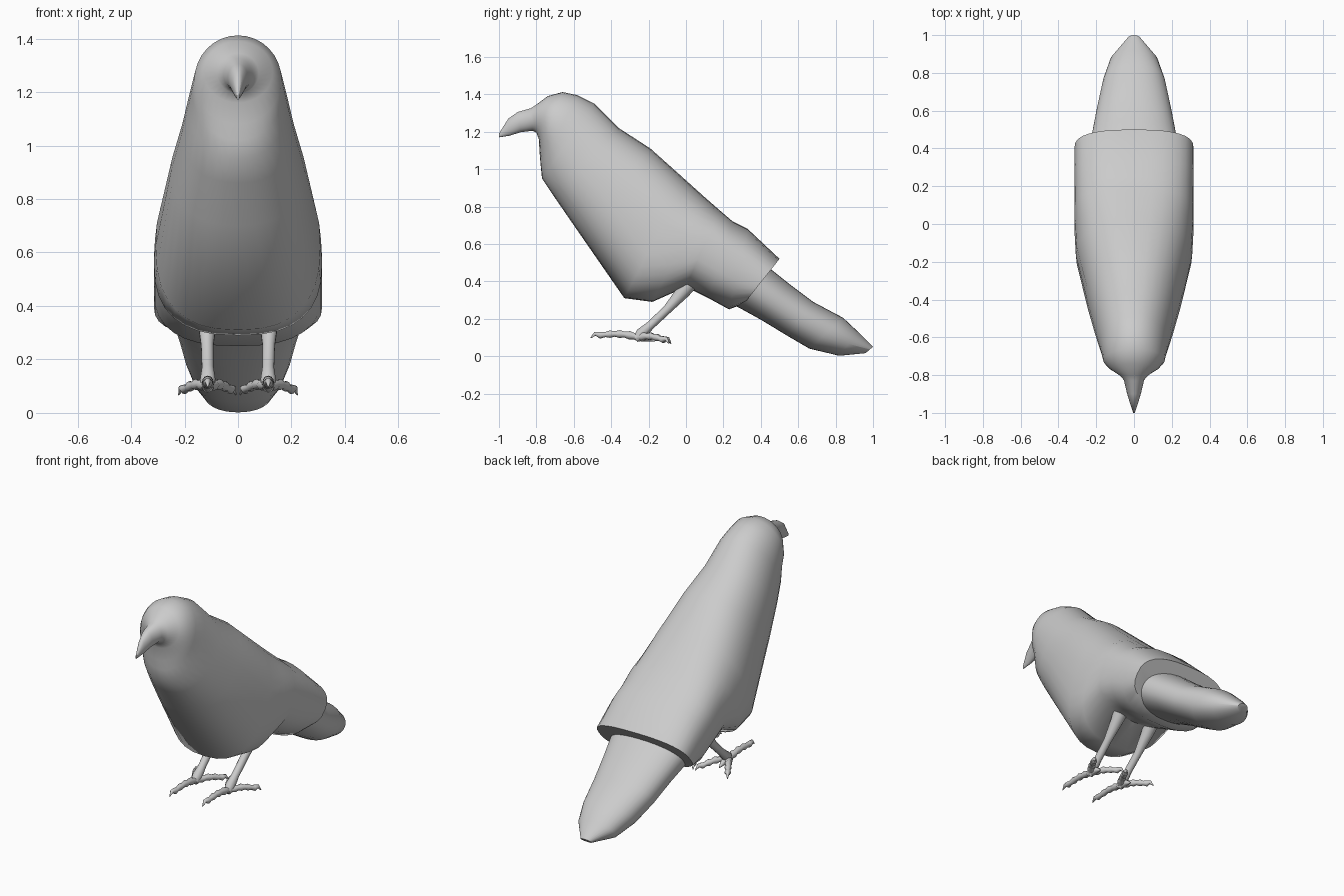
import bpy, bmesh, math
from mathutils import Vector

if "Cube" in bpy.data.objects:
    bpy.data.objects.remove(bpy.data.objects["Cube"])


def skin(name, rings, angle=50, mirror=False):
    """Bridge a list of closed rings and cap both ends."""
    bm = bmesh.new()
    loops = [[bm.verts.new(p) for p in ring] for ring in rings]
    n = len(loops[0])
    for a, b in zip(loops, loops[1:]):
        for i in range(n):
            j = (i + 1) % n
            bm.faces.new((a[i], a[j], b[j], b[i]))
    bm.faces.new(loops[0])
    bm.faces.new(loops[-1])
    bmesh.ops.recalc_face_normals(bm, faces=bm.faces)
    me = bpy.data.meshes.new(name)
    bm.to_mesh(me)
    bm.free()
    ob = bpy.data.objects.new(name, me)
    bpy.context.collection.objects.link(ob)
    bpy.ops.object.select_all(action='DESELECT')
    bpy.context.view_layer.objects.active = ob
    ob.select_set(True)
    bpy.ops.object.shade_smooth_by_angle(angle=math.radians(angle))
    if mirror:
        ob.modifiers.new("mirror", 'MIRROR')
    return ob


def section(ty, tz, by, bz, w, power, n=32):
    """Slanted superellipse ring between a top and a bottom point."""
    top, bot = Vector((0, ty, tz)), Vector((0, by, bz))
    mid, half = (top + bot) / 2, (top - bot) / 2
    ring = []
    for i in range(n):
        a = math.tau * i / n
        c, s = math.cos(a), math.sin(a)
        u = math.copysign(abs(c) ** (2 / power), c)
        v = math.copysign(abs(s) ** (2 / power), s)
        ring.append(mid + half * v + Vector((w * u, 0, 0)))
    return ring


def tube(name, points, radii, n=10):
    """Round tube of varying radius along a path, mirrored to both sides."""
    pts = [Vector(p) for p in points]
    rings = []
    for k, p in enumerate(pts):
        d = pts[min(k + 1, len(pts) - 1)] - pts[max(k - 1, 0)]
        q = d.to_track_quat('Z', 'X')
        rings.append([p + q @ Vector((radii[k] * math.cos(math.tau * i / n),
                                      radii[k] * math.sin(math.tau * i / n), 0))
                      for i in range(n)])
    return skin(name, rings, 60, True)


# Beak, head and body: top y z, bottom y z, half width, squareness
body = [
    (-1.00, 1.19, -1.00, 1.17, .004, 2), (-.95, 1.27, -.945, 1.178, .022, 2),
    (-.90, 1.305, -.885, 1.197, .038, 2), (-.83, 1.325, -.82, 1.205, .054, 2),
    (-.80, 1.345, -.80, 1.195, .078, 2), (-.74, 1.39, -.787, 1.16, .13, 2),
    (-.66, 1.412, -.782, 1.08, .163, 2), (-.58, 1.395, -.777, 1.02, .172, 2),
    (-.49, 1.35, -.77, .95, .185, 2.1), (-.36, 1.22, -.71, .86, .212, 2.2),
    (-.19, 1.11, -.60, .70, .25, 2.3), (0, .94, -.33, .31, .308, 2.5),
    (.10, .85, -.18, .29, .315, 2.6), (.18, .78, 0, .37, .315, 2.6),
    (.25, .72, .12, .31, .315, 2.6), (.33, .68, .23, .25, .315, 2.6),
    (.50, .52, .31, .28, .315, 2.6)]
skin("body", [section(*r) for r in body])

# Tail feathers
tail = [
    (.36, .53, .22, .29, .255, 2.2), (.46, .46, .30, .25, .245, 2.2),
    (.56, .38, .40, .195, .222, 2.2), (.68, .29, .54, .11, .197, 2.2),
    (.84, .205, .66, .04, .165, 2.2), (.92, .13, .82, .002, .125, 2.1),
    (1.0, .05, .96, .016, .035, 2)]
skin("tail", [section(*r) for r in tail])

# Legs
tube("leg", [(.115, .05, .43), (.115, -.02, .34), (.115, -.10, .25),
             (.113, -.19, .165), (.113, -.24, .12), (.113, -.265, .09)],
     [.05, .037, .024, .023, .03, .02])


def toe(name, start, end):
    """Knuckled toe finishing in a hooked claw."""
    a, b = Vector(start), Vector(end)
    steps = 9
    pts, radii = [], []
    for k in range(steps):
        p = a.lerp(b, .8 * k / (steps - 1))
        p.z += .012 * math.sin(math.pi * k / (steps - 1))
        pts.append(p)
        radii.append((.024 if k % 2 == 0 else .017) * (1 - .03 * k))
    pts += [a.lerp(b, .91) + Vector((0, 0, .006)), b - Vector((0, 0, .018))]
    radii += [.011, .002]
    tube(name, pts, radii)


# Toes: one forward, two swept back to the sides, one short spur
toe("front_toe", (.113, -.25, .10), (.113, -.51, .115))
toe("outer_toe", (.113, -.26, .10), (.222, -.09, .085))
toe("inner_toe", (.113, -.26, .10), (.008, -.08, .085))
tube("spur", [(.113, -.24, .10), (.113, -.20, .095), (.113, -.165, .08)],
     [.022, .016, .003])
